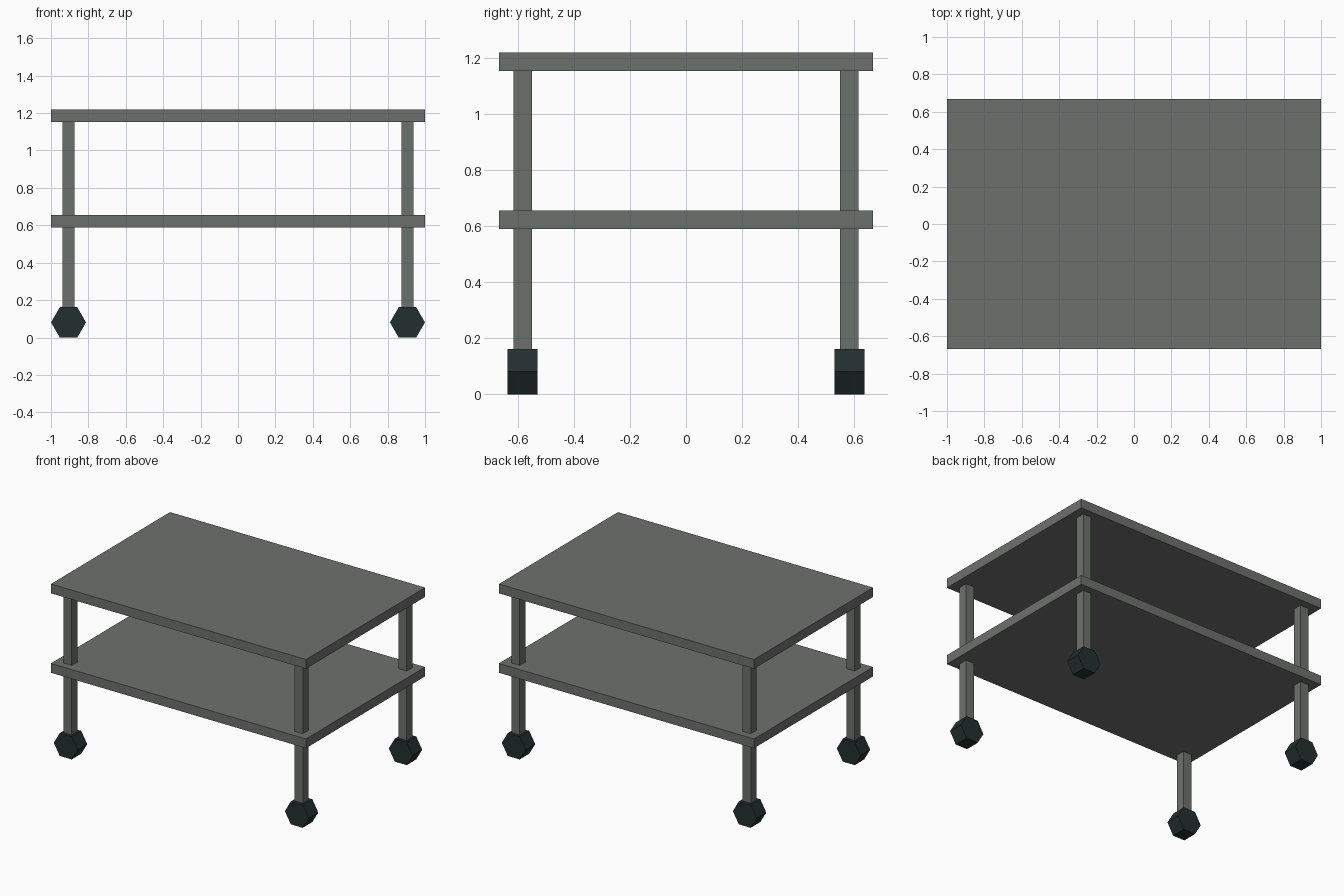
import bpy, math

if "Cube" in bpy.data.objects:
    bpy.data.objects.remove(bpy.data.objects["Cube"])


def material(name, rgb):
    m = bpy.data.materials.new(name)
    m.diffuse_color = (*rgb, 1)
    m.use_nodes = True
    m.node_tree.nodes["Principled BSDF"].inputs["Base Color"].default_value = m.diffuse_color
    return m


grey = material("warm grey", (0.152, 0.164, 0.152))
rubber = material("dark rubber", (0.017, 0.028, 0.028))


def finish(name, mat):
    ob = bpy.context.object
    ob.name = name
    ob.data.materials.append(mat)
    return ob


def box(name, x, y, z0, z1, sx, sy, mat):
    bpy.ops.mesh.primitive_cube_add(size=1, location=(x, y, (z0 + z1) / 2))
    ob = finish(name, mat)
    ob.scale = (sx, sy, z1 - z0)
    bpy.ops.object.transform_apply(location=False, rotation=False, scale=True)


# Two shelves
box("top_shelf", 0, 0, 1.152, 1.218, 2.0, 1.334, grey)
box("lower_shelf", 0, 0, 0.589, 0.655, 2.0, 1.334, grey)

# Four legs, each on a six-sided wheel
LEG_X, LEG_Y, LEG_W = 0.906, 0.582, 0.065
WHEEL_R, WHEEL_W = 0.0935, 0.107
WHEEL_Z = WHEEL_R * math.cos(math.pi / 6)

for x_name, sx in (("left", -1), ("right", 1)):
    for y_name, sy in (("front", -1), ("back", 1)):
        x, y = sx * LEG_X, sy * LEG_Y
        box(f"{y_name}_{x_name}_leg", x, y, 2 * WHEEL_Z - 0.002, 1.154, LEG_W, LEG_W, grey)
        # Axle along y, with corners pointing along x
        bpy.ops.mesh.primitive_cylinder_add(vertices=6, radius=WHEEL_R, depth=WHEEL_W,
                                            location=(x, y, WHEEL_Z))
        wheel = finish(f"{y_name}_{x_name}_wheel", rubber)
        wheel.rotation_euler = (math.pi / 2, math.pi / 6, 0)
        bpy.ops.object.transform_apply(location=False, rotation=True, scale=False)
